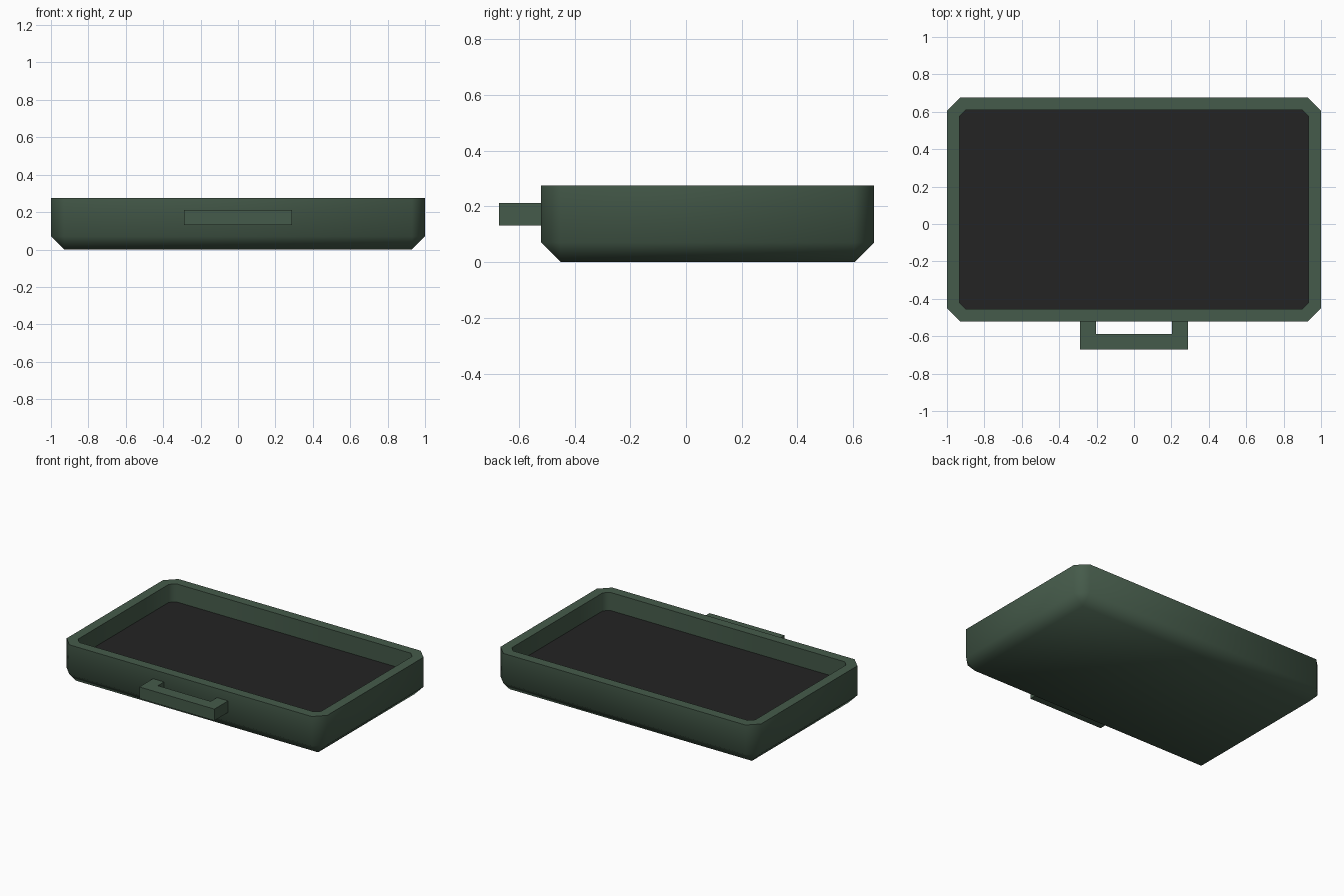
import bpy, bmesh, math

cube = bpy.data.objects.get("Cube")
if cube:
    bpy.data.objects.remove(cube, do_unlink=True)


def material(name, rgb):
    mat = bpy.data.materials.new(name)
    mat.use_nodes = True
    mat.diffuse_color = (*rgb, 1)
    mat.node_tree.nodes["Principled BSDF"].inputs["Base Color"].default_value = (*rgb, 1)
    return mat


def make_object(name, bm, mats):
    bmesh.ops.remove_doubles(bm, verts=bm.verts, dist=0.0005)
    bmesh.ops.recalc_face_normals(bm, faces=bm.faces)
    mesh = bpy.data.meshes.new(name)
    bm.to_mesh(mesh)
    bm.free()
    for mat in mats:
        mesh.materials.append(mat)
    obj = bpy.data.objects.new(name, mesh)
    bpy.context.collection.objects.link(obj)
    return obj


def chamfered_ring(bm, inset, chamfer, z):
    """Rectangle with cut corners, inset from the tray outline."""
    x, y0, y1, c = 1 - inset, -0.52 + inset, 0.675 - inset, chamfer
    points = [(x - c, y0), (x, y0 + c), (x, y1 - c), (x - c, y1),
              (c - x, y1), (-x, y1 - c), (-x, y0 + c), (c - x, y0)]
    return [bm.verts.new((px, py, z)) for px, py in points]


green = material("dark green", (0.060, 0.104, 0.069))
black = material("charcoal", (0.017, 0.017, 0.017))

# Tray: base, chamfer, outer wall, rim, inner wall and floor
rim, floor = 0.275, 0.15
bm = bmesh.new()
rings = [chamfered_ring(bm, *r) for r in (
    (0.07, 0, 0), (0, 0.07, 0.07), (0, 0.07, rim),
    (0.066, 0.034, rim), (0.066, 0.034, floor))]
for a, b in zip(rings, rings[1:]):
    for i in range(8):
        j = (i + 1) % 8
        bm.faces.new((a[i], a[j], b[j], b[i]))
bm.faces.new(rings[0])
bm.faces.new(rings[-1]).material_index = 1
tray = make_object("tray", bm, [green, black])
bpy.context.view_layer.objects.active = tray
tray.select_set(True)
bpy.ops.object.shade_smooth_by_angle(angle=math.radians(60))
tray.select_set(False)

# Handle: U-shaped outline pulled upward
bm = bmesh.new()
half = [(0.203, -0.52), (0.203, -0.588), (0.288, -0.67), (0.288, -0.52)]
outline = [(0.203, -0.588), (0.203, -0.52), (0.288, -0.52), (0.288, -0.67)]
outline += [(-x, y) for x, y in reversed(outline)]
base = bm.faces.new([bm.verts.new((x, y, 0.132)) for x, y in outline])
pulled = bmesh.ops.extrude_face_region(bm, geom=[base])["geom"]
bmesh.ops.translate(bm, vec=(0, 0, 0.08),
                    verts=[v for v in pulled if isinstance(v, bmesh.types.BMVert)])
make_object("handle", bm, [green])
